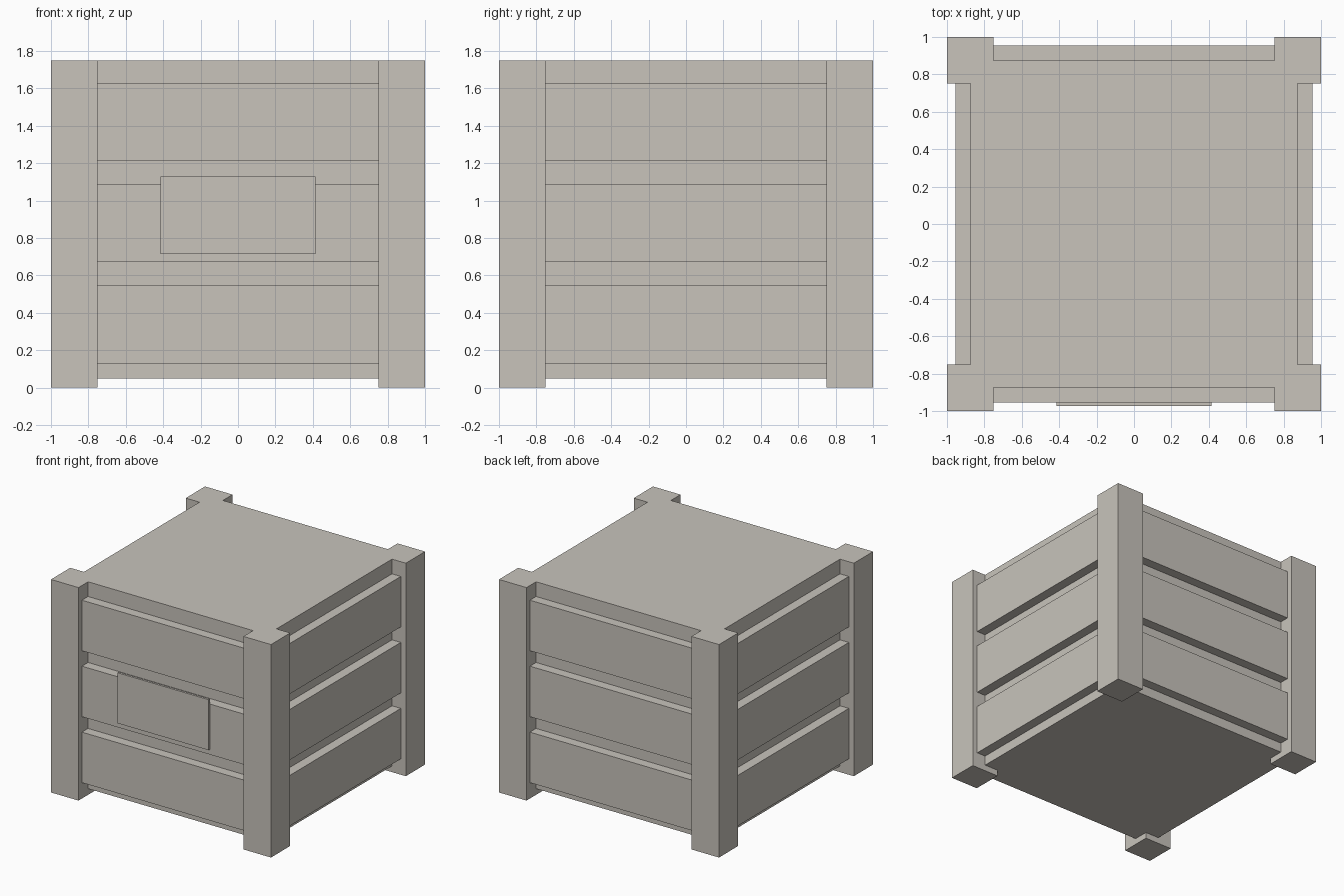
import bpy
import math
from mathutils import Matrix

if "Cube" in bpy.data.objects:
    bpy.data.objects.remove(bpy.data.objects["Cube"])

# One flat colour for the whole crate
mat = bpy.data.materials.new("pale stone")
mat.diffuse_color = (0.58, 0.55, 0.50, 1.0)
mat.use_nodes = True
mat.node_tree.nodes["Principled BSDF"].inputs["Base Color"].default_value = mat.diffuse_color


def box(name, lo, hi, turn=0.0):
    """Box between two corners, turned about the z axis through the origin."""
    size = [b - a for a, b in zip(lo, hi)]
    mid = [(a + b) / 2 for a, b in zip(lo, hi)]
    bpy.ops.mesh.primitive_cube_add(size=1)
    ob = bpy.context.object
    ob.name = name
    ob.data.transform(Matrix.Rotation(turn, 4, 'Z')
                      @ Matrix.Translation(mid)
                      @ Matrix.Diagonal((*size, 1.0)))
    ob.data.materials.append(mat)
    return ob


# Closed inner body
box("crate_body", (-0.875, -0.875, 0.05), (0.875, 0.875, 1.75))

# Four sides: one corner post and three slats each
for i, side in enumerate(("front", "right", "back", "left")):
    turn = i * math.pi / 2
    box(f"{side}_corner_post", (-1, -1, 0), (-0.75, -0.75, 1.75), turn)
    for j, z in enumerate((0.13, 0.672, 1.214)):
        box(f"{side}_slat_{j + 1}", (-0.75, -0.955, z),
            (0.75, -0.875, z + 0.415), turn)

# Label plate on the front
box("front_plate", (-0.415, -0.973, 0.715), (0.415, -0.955, 1.13))
